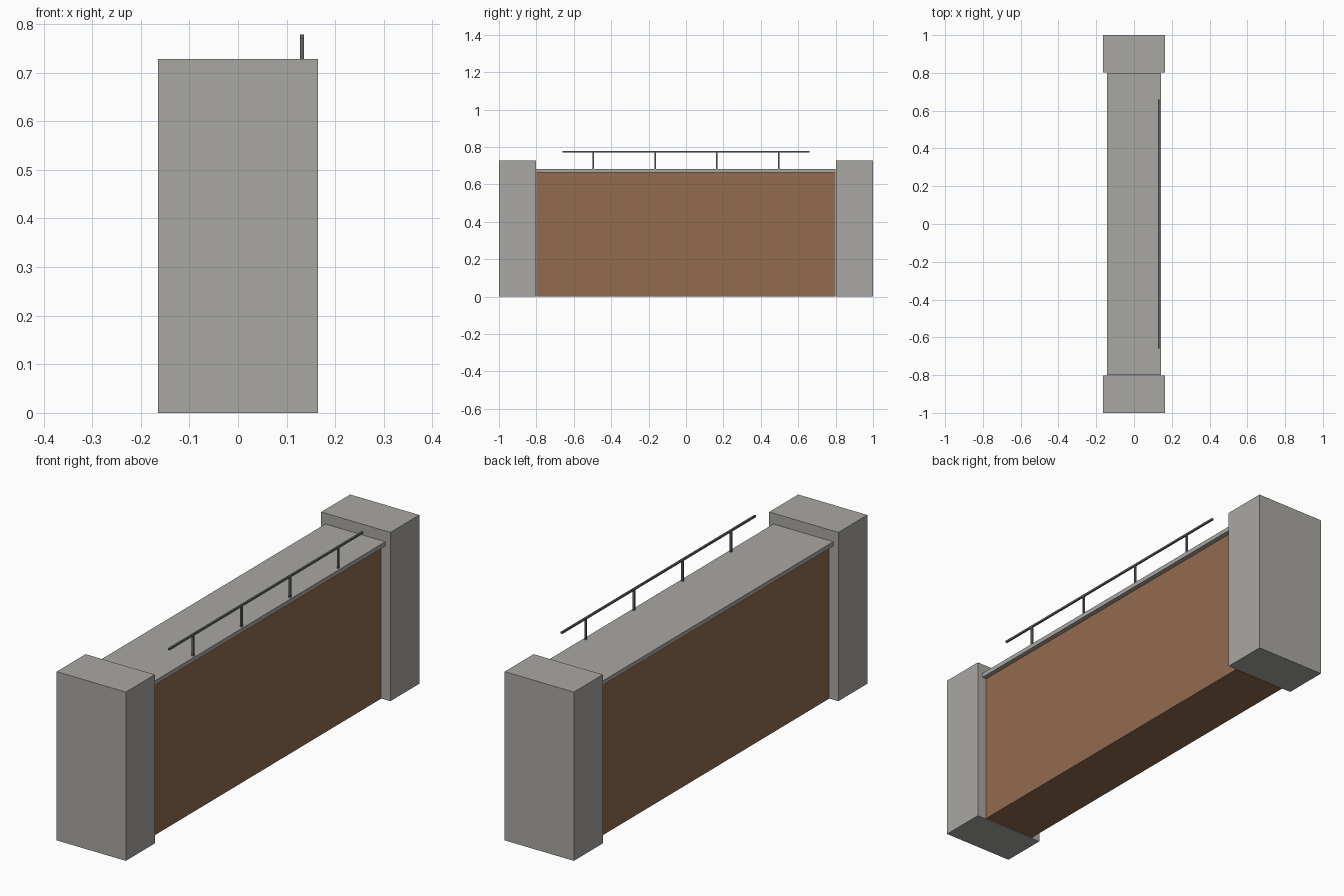
import bpy

# Remove the default cube
default = bpy.data.objects.get("Cube")
if default:
    bpy.data.objects.remove(default, do_unlink=True)


def make_material(name, rgb):
    mat = bpy.data.materials.new(name)
    mat.use_nodes = True
    mat.diffuse_color = (*rgb, 1)
    mat.node_tree.nodes["Principled BSDF"].inputs["Base Color"].default_value = (*rgb, 1)
    return mat


concrete = make_material("concrete grey", (0.40, 0.39, 0.365))
brick = make_material("brick brown", (0.287, 0.147, 0.076))
metal = make_material("metal grey", (0.13, 0.135, 0.135))


def box(name, low, high, mat):
    """Box spanning two opposite corners."""
    bpy.ops.mesh.primitive_cube_add(
        size=1, location=[(a + b) / 2 for a, b in zip(low, high)])
    obj = bpy.context.object
    obj.name = name
    obj.scale = [b - a for a, b in zip(low, high)]
    bpy.ops.object.transform_apply(location=False, rotation=False, scale=True)
    obj.data.materials.append(mat)
    return obj


# Wall body and its overhanging cap slab
box("wall", (-0.123, -0.8, 0.001), (0.123, 0.8, 0.664), brick)
box("cap_slab", (-0.143, -0.8, 0.664), (0.143, 0.8, 0.683), concrete)

# End pillars
for side, name in ((-1, "front_pillar"), (1, "back_pillar")):
    inner, outer = sorted((side * 0.803, side * 1.0))
    box(name, (-0.165, inner, 0), (0.165, outer, 0.728), concrete)

# Handrail along the left edge, carried on four posts
RAIL_X, HALF = 0.132, 0.004
box("handrail", (RAIL_X - HALF, -0.66, 0.770), (RAIL_X + HALF, 0.66, 0.778), metal)
for i in range(4):
    y = -0.495 + i * 0.33
    box(f"rail_post_{i + 1}", (RAIL_X - HALF, y - HALF, 0.683),
        (RAIL_X + HALF, y + HALF, 0.770), metal)
